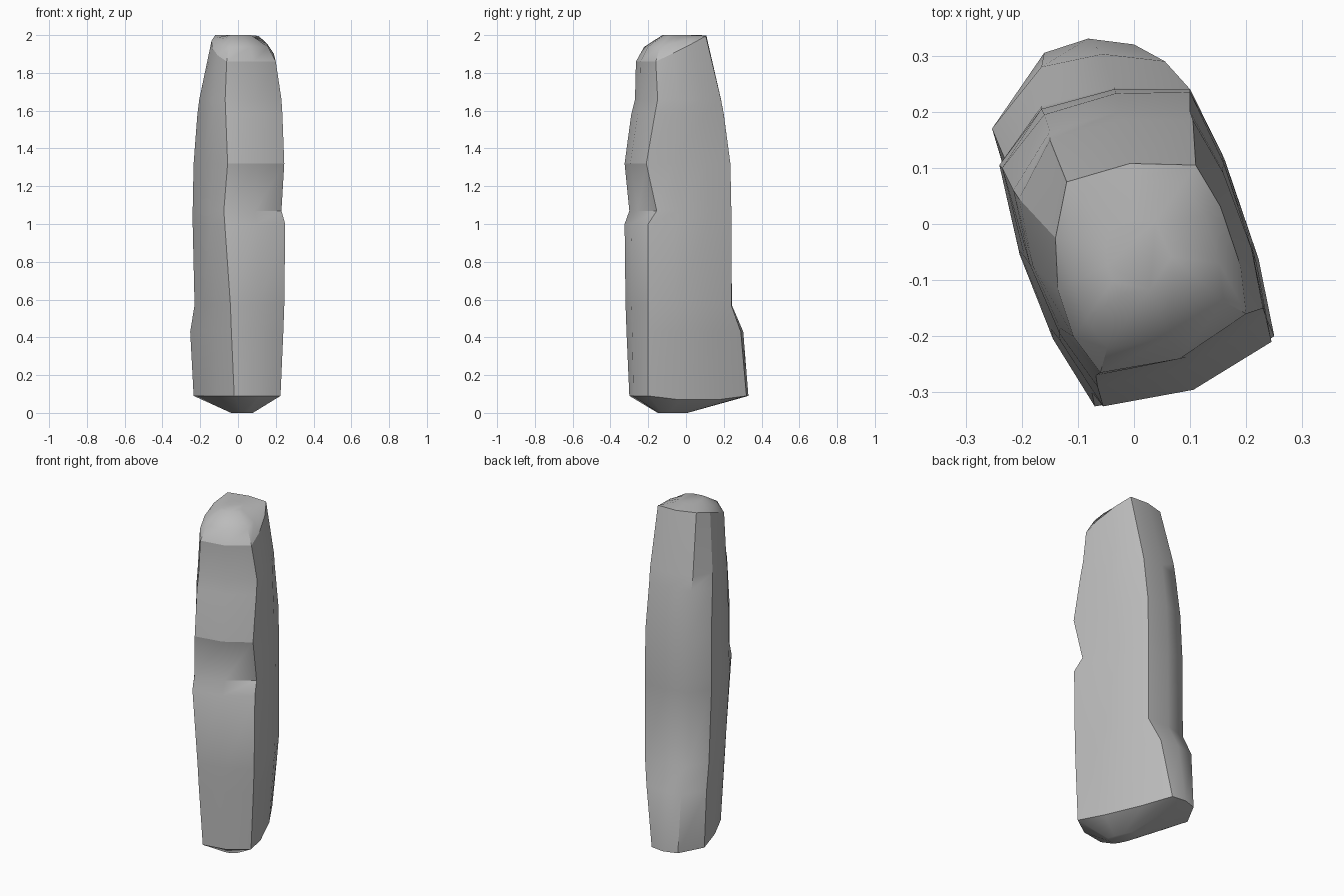
import bpy
import bmesh
from math import radians
from mathutils import Vector

default_cube = bpy.data.objects.get("Cube")
if default_cube:
    bpy.data.objects.remove(default_cube, do_unlink=True)

# One flat stone colour
stone = bpy.data.materials.new("grey_stone")
stone.use_nodes = True
grey = (0.5, 0.5, 0.5, 1)
stone.diffuse_color = grey
stone.node_tree.nodes["Principled BSDF"].inputs["Base Color"].default_value = grey

# Hewn cross-sections: height, then five corners running counter-clockwise:
# front right, front left, back left, back chamfer, back right
SECTIONS = [
    (.09, (-.02, -.3), (.225, -.2), (0, .32), (-.16, .305), (-.235, .165)),
    (.43, (-.035, -.315), (.24, -.2), (.055, .29), (-.165, .28), (-.253, .17)),
    (.57, (-.04, -.32), (.245, -.2), (.1, .24), (-.165, .21), (-.23, .115)),
    (1, (-.07, -.325), (.25, -.2), (.1, .24), (-.165, .205), (-.24, .105)),
    (1.07, (-.075, -.3), (.23, -.155), (.1, .24), (-.165, .205), (-.24, .105)),
    (1.32, (-.055, -.325), (.245, -.21), (.1, .235), (-.16, .195), (-.235, .1)),
    (1.58, (-.065, -.29), (.235, -.165), (.1, .2), (-.15, .165), (-.215, .06)),
    (1.66, (-.068, -.27), (.23, -.15), (.105, .185), (-.15, .15), (-.205, .045)),
    (1.86, (-.06, -.265), (.2, -.16), (.11, .105), (-.12, .075), (-.14, -.025)),
]
# Heights of the five corners around the sloping crown
CROWN_HEIGHTS = (1.86, 1.86, 1.995, 2, 1.97)
# Per side: where extra points sit along it, and how far they bow outward
SIDES = [((.5,), .03), ((.3, .7), .018), ((.5,), .018), ((), 0), ((.35, .7), .025)]
SHARP_COLUMNS = (0, 2, 5, 8)


def bowed_ring(corners):
    """Fill in the slightly bowed sides between the five corners."""
    points = []
    for i, (stops, bow) in enumerate(SIDES):
        start, end = corners[i], corners[(i + 1) % len(corners)]
        along = end - start
        outward = Vector((along.y, -along.x, 0)).normalized()
        points.append(start)
        points += [start + along * t + outward * bow for t in stops]
    return points


def shrunk_ring(ring, centre, scale, target_height, rise):
    """Copy a ring towards a centre while moving it towards a height."""
    points = []
    for p in ring:
        q = centre + (p - centre) * scale
        q.z = p.z + (target_height - p.z) * rise
        points.append(q)
    return points


def build_pillar():
    rings = []
    for section in SECTIONS:
        height, corners = section[0], section[1:]
        heights = [height] * len(corners)
        if section is SECTIONS[-1]:
            heights = CROWN_HEIGHTS
        rings.append(bowed_ring([Vector((*c, h)) for c, h in zip(corners, heights)]))

    # The left side of the foot is worn upward less than its corners
    for column in (3, 4):
        rings[0][column].z -= .02

    # Blunt point below and rounded crown above
    foot = shrunk_ring(rings[0], Vector((.03, -.1, 0)), .25, 0, 1)
    crown_centre = Vector((0, -.05, 2))
    shoulder = shrunk_ring(rings[-1], crown_centre, .8, 2, .55)
    summit = shrunk_ring(rings[-1], crown_centre, .35, 2, 1)
    rings = [foot] + rings + [shoulder, summit]

    bm = bmesh.new()
    loops = [[bm.verts.new(p) for p in ring] for ring in rings]
    count = len(loops[0])
    for lower, upper in zip(loops, loops[1:]):
        for i in range(count):
            j = (i + 1) % count
            bm.faces.new((lower[i], lower[j], upper[j], upper[i]))
    bm.faces.new(loops[0][::-1])
    bm.faces.new(loops[-1])

    # Crisp edges on the four main corners, the foot rim and the crown rim
    body = loops[1:-2]
    for lower, upper in zip(body, body[1:]):
        for column in SHARP_COLUMNS:
            bm.edges.get((lower[column], upper[column])).smooth = False
    for rim in (body[0], body[-1]):
        for i in range(count):
            bm.edges.get((rim[i], rim[(i + 1) % count])).smooth = False

    # Crisp ledge across the front
    ledge = loops[6]
    for i in range(2):
        bm.edges.get((ledge[i], ledge[i + 1])).smooth = False

    mesh = bpy.data.meshes.new("stone_pillar")
    bm.to_mesh(mesh)
    bm.free()
    mesh.materials.append(stone)
    pillar = bpy.data.objects.new("stone_pillar", mesh)
    bpy.context.collection.objects.link(pillar)
    return pillar


pillar = build_pillar()
bpy.ops.object.select_all(action="DESELECT")
pillar.select_set(True)
bpy.context.view_layer.objects.active = pillar
bpy.ops.object.shade_smooth_by_angle(angle=radians(40), keep_sharp_edges=True)
